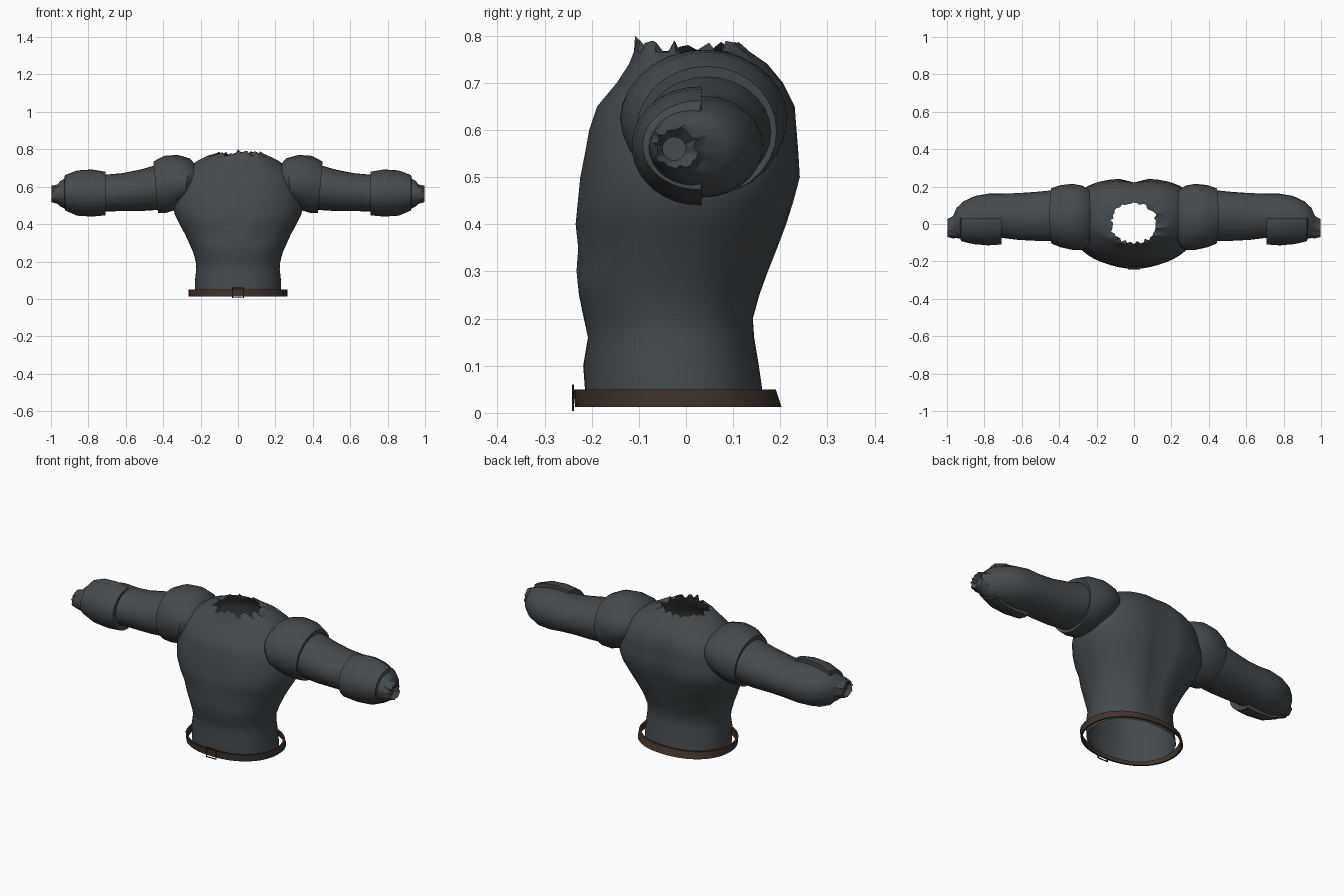
import bpy, math, random
random.seed(4)


def material(name, rgb):
    m = bpy.data.materials.new(name)
    m.diffuse_color = (*rgb, 1)
    return m


SLATE = material("slate cloth", (0.058, 0.068, 0.076))
BROWN = material("brown leather", (0.056, 0.034, 0.025))
BLACK = material("black metal", (0.01, 0.01, 0.01))


def spow(v, e):
    return math.copysign(abs(v) ** e, v)


def loft(name, rings, mat, closed=True, cap_end=False, angle=40):
    """Skin a list of point rings into one surface."""
    n = len(rings[0])
    verts = [p for r in rings for p in r]
    faces = []
    for i in range(len(rings) - 1):
        for j in range(n if closed else n - 1):
            k = (j + 1) % n
            faces.append((i * n + j, i * n + k, (i + 1) * n + k, (i + 1) * n + j))
    if cap_end:
        faces.append(tuple(range((len(rings) - 1) * n, len(rings) * n)))
    me = bpy.data.meshes.new(name)
    me.from_pydata(verts, [], faces)
    me.materials.append(mat)
    ob = bpy.data.objects.new(name, me)
    bpy.context.collection.objects.link(ob)
    bpy.ops.object.select_all(action='DESELECT')
    ob.select_set(True)
    bpy.context.view_layer.objects.active = ob
    bpy.ops.object.shade_smooth_by_angle(angle=math.radians(angle))
    return ob


def mirror(ob):
    ob.modifiers.new("mirror", 'MIRROR').use_axis[0] = True
    return ob


def bump(v, mid, width):
    return math.exp(-((v - mid) / width) ** 2)


# Torso: z, half width, front y, back y, back squareness
TORSO = [(0.02, 0.232, -0.212, 0.167, 2.2), (0.10, 0.230, -0.218, 0.157, 2.2),
         (0.16, 0.223, -0.208, 0.148, 2.2), (0.20, 0.226, -0.217, 0.146, 2.2),
         (0.25, 0.240, -0.228, 0.160, 2.3), (0.30, 0.262, -0.234, 0.178, 2.3),
         (0.35, 0.285, -0.233, 0.197, 2.4), (0.40, 0.313, -0.236, 0.215, 2.5),
         (0.45, 0.338, -0.231, 0.230, 2.6), (0.50, 0.347, -0.226, 0.243, 2.7),
         (0.55, 0.342, -0.216, 0.240, 2.7), (0.60, 0.330, -0.207, 0.236, 2.7),
         (0.65, 0.305, -0.190, 0.232, 2.7), (0.70, 0.268, -0.148, 0.207, 2.6),
         (0.74, 0.215, -0.122, 0.175, 2.4), (0.765, 0.165, -0.112, 0.140, 2.1),
         (0.783, 0.122, -0.102, 0.112, 2.0)]
N = 48
rings = []
for i, (z, rx, y0, y1, sq) in enumerate(TORSO):
    ring = []
    cy, ry = (y0 + y1) / 2, (y1 - y0) / 2
    for j in range(N):
        a = 2 * math.pi * j / N
        e = 2 / (sq if math.sin(a) > 0 else 2.15)
        x, y = rx * spow(math.cos(a), e), cy + ry * spow(math.sin(a), e)
        zz = z
        if math.sin(a) > 0:     # spine groove
            y -= 0.022 * bump(x, 0, 0.035) * bump(z, 0.45, 0.25)
        else:                   # breastbone groove and chest fold
            y += 0.010 * bump(x, 0, 0.02) * bump(z, 0.52, 0.18)
            y += 0.012 * bump(abs(x), 0.14, 0.08) * bump(z, 0.35, 0.03)
        if i == len(TORSO) - 1:  # torn collar
            s = random.uniform(0.9, 1.08)
            x, y, zz = x * s, y * s, z + random.uniform(-0.022, 0.008)
        ring.append((x, y, zz))
    rings.append(ring)
# torn point at the front of the collar
k = round(N * 0.75)
rings[-1][k] = (0.0, -0.108, 0.80)
loft("torso", rings, SLATE, angle=50)


def limb_ring(x, y0, y1, z0, z1, n=28, start=0.0, sweep=2 * math.pi, tilt=0.0, rough=0.0):
    """Oval section across x; tilt leans its top outwards."""
    cy, cz, ry, rz = (y0 + y1) / 2, (z0 + z1) / 2, (y1 - y0) / 2, (z1 - z0) / 2
    steps = n if sweep > 6.28 else n - 1
    out = []
    for j in range(n):
        a = start + sweep * j / steps
        s = 1 + random.uniform(-rough, rough)
        out.append((x + tilt * math.sin(a), cy + s * ry * math.cos(a),
                    cz + s * rz * math.sin(a)))
    return out


# Sleeves, ending in a ragged cuff with a recessed end
ARM = [(0.28, -0.10, 0.19, 0.50, 0.72), (0.44, -0.09, 0.18, 0.475, 0.715),
       (0.52, -0.09, 0.172, 0.470, 0.692), (0.62, -0.085, 0.165, 0.470, 0.672),
       (0.70, -0.075, 0.163, 0.467, 0.665), (0.78, -0.085, 0.162, 0.457, 0.672),
       (0.85, -0.085, 0.150, 0.457, 0.665), (0.91, -0.082, 0.122, 0.475, 0.650),
       (0.95, -0.075, 0.085, 0.495, 0.632)]
rings = [limb_ring(*r) for r in ARM]
rings += [limb_ring(0.965, -0.075, 0.045, 0.51, 0.615, rough=0.08),
          limb_ring(0.998, -0.065, 0.022, 0.52, 0.602, rough=0.14),
          limb_ring(0.975, -0.05, 0.0, 0.535, 0.585)]
mirror(loft("sleeve", rings, SLATE, cap_end=True))

# Shoulder caps: rounded shells with turned-in outer rims
CAP = [(0.245, -0.115, 0.185, 0.535, 0.715), (0.275, -0.14, 0.205, 0.50, 0.752),
       (0.33, -0.138, 0.215, 0.475, 0.770), (0.39, -0.125, 0.208, 0.46, 0.765),
       (0.44, -0.105, 0.192, 0.460, 0.735), (0.437, -0.085, 0.175, 0.48, 0.71)]
TILT = [-0.02, -0.016, -0.006, 0.004, 0.012, 0.012]
mirror(loft("shoulder_cap", [limb_ring(*r, tilt=t) for r, t in zip(CAP, TILT)], SLATE))

# Forearm guards: half shells wrapping the front of the sleeve
GUARD = [(0.715, -0.07, 0.13, 0.48, 0.655), (0.708, -0.110, 0.16, 0.447, 0.680),
         (0.78, -0.115, 0.17, 0.440, 0.692), (0.86, -0.108, 0.165, 0.445, 0.687),
         (0.925, -0.092, 0.150, 0.473, 0.662), (0.93, -0.07, 0.12, 0.50, 0.64)]
arc = dict(n=18, start=math.radians(88), sweep=math.radians(184))
mirror(loft("forearm_guard", [limb_ring(*r, **arc) for r in GUARD], SLATE))

# Belt: loose thin band around the hem
def belt_ring(z, rx, y0, y1):
    return [(rx * spow(math.cos(a), 0.92), (y0 + y1) / 2 + (y1 - y0) / 2 * spow(math.sin(a), 0.92), z)
            for a in (2 * math.pi * j / 40 for j in range(40))]


loft("belt", [belt_ring(0.05, 0.256, -0.230, 0.180), belt_ring(0.05, 0.265, -0.239, 0.190),
              belt_ring(0.012, 0.265, -0.235, 0.203), belt_ring(0.012, 0.256, -0.226, 0.193),
              belt_ring(0.05, 0.256, -0.230, 0.180)], BROWN, angle=30)


# Buckle: slim square frame
def frame(y, hw, z0, z1):
    return [(-hw, y, z0), (hw, y, z0), (hw, y, z1), (-hw, y, z1)]


outer, inner = (0.031, 0.004, 0.060), (0.027, 0.008, 0.056)
loft("buckle", [frame(-0.242, *inner), frame(-0.242, *outer), frame(-0.238, *outer),
                frame(-0.238, *inner), frame(-0.242, *inner)], BLACK, angle=30)
